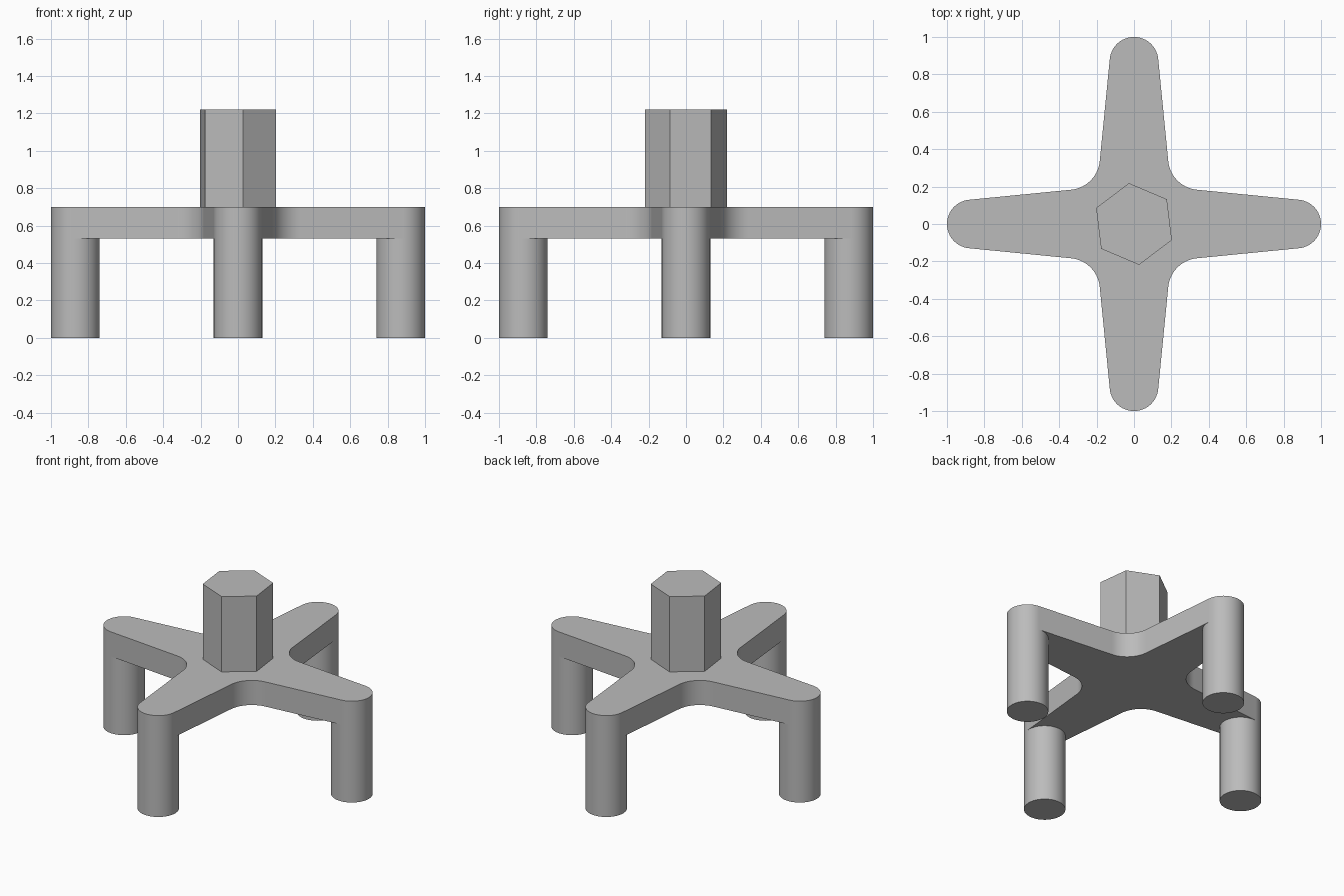
import bpy, bmesh
from math import sin, cos, pi, radians
from mathutils import Matrix, Vector

cube = bpy.data.objects.get("Cube")
if cube:
    bpy.data.objects.remove(cube, do_unlink=True)

SEGMENTS = 64
STEP = 2 * pi / SEGMENTS
LEG_R, LEG_AT, FILLET_R = 0.13, 0.87, 0.17
PLATE_BOTTOM, PLATE_TOP, POST_TOP = 0.53, 0.70, 1.22

grey = bpy.data.materials.new("grey")
grey.use_nodes = True
colour = (0.5, 0.5, 0.5, 1)
grey.diffuse_color = colour
grey.node_tree.nodes["Principled BSDF"].inputs["Base Color"].default_value = colour


def prism(name, outline, bottom, top, smooth=True):
    """Extrude a counter-clockwise outline between two heights."""
    bm = bmesh.new()
    base = bm.faces.new([bm.verts.new((p.x, p.y, bottom)) for p in outline])
    result = bmesh.ops.extrude_face_region(bm, geom=[base], use_keep_orig=True)
    raised = [v for v in result["geom"] if isinstance(v, bmesh.types.BMVert)]
    bmesh.ops.translate(bm, verts=raised, vec=(0, 0, top - bottom))
    bmesh.ops.recalc_face_normals(bm, faces=bm.faces)
    mesh = bpy.data.meshes.new(name)
    bm.to_mesh(mesh)
    bm.free()
    mesh.materials.append(grey)
    obj = bpy.data.objects.new(name, mesh)
    bpy.context.collection.objects.link(obj)
    if smooth:
        bpy.ops.object.select_all(action="DESELECT")
        obj.select_set(True)
        bpy.context.view_layer.objects.active = obj
        bpy.ops.object.shade_smooth_by_angle(angle=radians(30))
    return obj


def arc(cx, cy, radius, first, last):
    """Points on a circle, counted in whole segment steps."""
    way = 1 if last > first else -1
    return [Vector((cx + radius * cos(k * STEP), cy + radius * sin(k * STEP)))
            for k in range(first, last + way, way)]


# Cross plate: one rounded, tapered arm plus an inner fillet, turned four times
edge = 15 * STEP
c = (FILLET_R + LEG_R + LEG_AT * cos(edge)) / (cos(edge) + sin(edge))
quarter = arc(LEG_AT, 0, LEG_R, -15, 15) + arc(c, c, FILLET_R, 47, 33)
outline = [Matrix.Rotation(i * pi / 2, 2) @ p for i in range(4) for p in quarter]
prism("cross_plate", outline, PLATE_BOTTOM, PLATE_TOP)

# Round legs under the arm tips
for name, x, y in (("left_leg", 1, 0), ("right_leg", -1, 0),
                   ("front_leg", 0, -1), ("back_leg", 0, 1)):
    circle = arc(x * LEG_AT, y * LEG_AT, LEG_R, 0, SEGMENTS - 1)
    prism(name, circle, 0, PLATE_BOTTOM)

# Six-sided post, turned slightly
hexagon = [Matrix.Rotation(radians(37 + 60 * i), 2) @ Vector((0.22, 0)) for i in range(6)]
prism("hex_post", hexagon, PLATE_TOP, POST_TOP, smooth=False)
